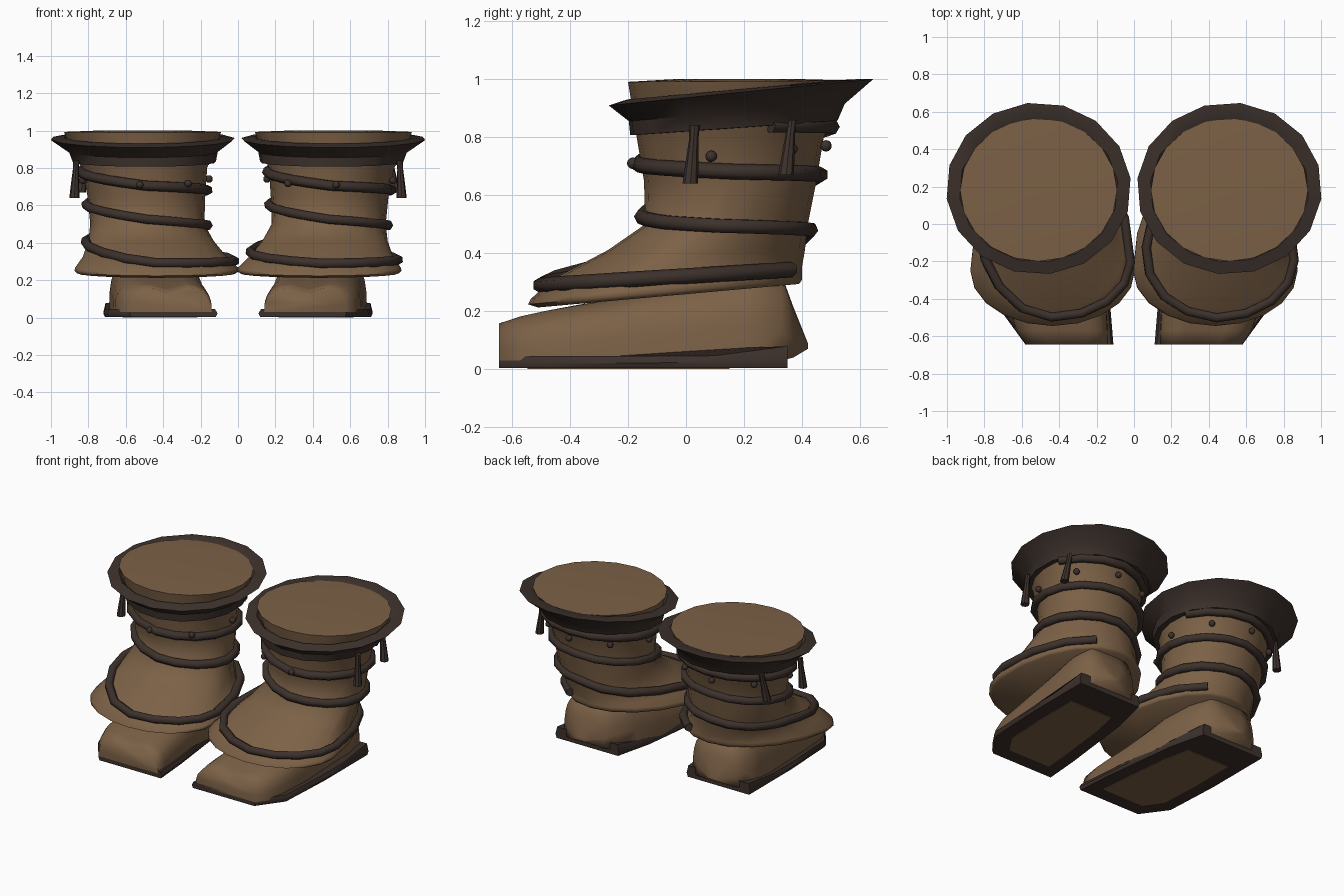
import bpy, bmesh, math
from mathutils import Vector

if "Cube" in bpy.data.objects:
    bpy.data.objects.remove(bpy.data.objects["Cube"])


def material(name, rgb):
    m = bpy.data.materials.new(name)
    m.diffuse_color = (*rgb, 1)
    m.use_nodes = True
    m.node_tree.nodes["Principled BSDF"].inputs["Base Color"].default_value = m.diffuse_color
    return m


LEATHER = material("brown leather", (0.200, 0.119, 0.062))
DARK = material("dark leather", (0.046, 0.031, 0.025))
N = 20


def finish(bm, name, mat, angle=40):
    bmesh.ops.recalc_face_normals(bm, faces=bm.faces)
    me = bpy.data.meshes.new(name)
    bm.to_mesh(me)
    bm.free()
    ob = bpy.data.objects.new(name, me)
    bpy.context.collection.objects.link(ob)
    me.materials.append(mat)
    bpy.ops.object.select_all(action='DESELECT')
    ob.select_set(True)
    bpy.context.view_layer.objects.active = ob
    bpy.ops.object.shade_smooth_by_angle(angle=math.radians(angle))
    return ob


def loft(loops, name, mat, closed=False, angle=40):
    bm = bmesh.new()
    rows = [[bm.verts.new(p) for p in lp] for lp in loops]
    n = len(rows[0])
    pairs = list(zip(rows, rows[1:])) + ([(rows[-1], rows[0])] if closed else [])
    for a, b in pairs:
        for i in range(n):
            j = (i + 1) % n
            bm.faces.new((a[i], a[j], b[j], b[i]))
    if not closed:
        bm.faces.new(rows[0])
        bm.faces.new(rows[-1])
    return finish(bm, name, mat, angle)


# egg-shaped ring: centre x, centre y, x radius, front radius, back radius, z, slope
def ring_point(r, side, a):
    cx, cy, rx, rf, rb, z, slope = r
    dy = math.sin(a) * (rb if math.sin(a) > 0 else rf)
    return Vector((side * cx + rx * math.cos(a), cy + dy, z + slope * dy))


def ring(r, side, n=N, turn=0):
    return [ring_point(r, side, 2 * math.pi * i / n + side * turn) for i in range(n)]


SHAFT = [
    (.435, -.25, .435, .285, .65, .268, .09),
    (.445, -.16, .385, .30, .56, .325, .05),
    (.465, -.02, .335, .25, .43, .41, 0),
    (.485, .14, .305, .28, .28, .50, 0),
    (.49, .155, .315, .30, .295, .65, 0),
    (.50, .155, .335, .325, .32, .80, 0),
    (.51, .17, .385, .355, .36, .90, 0),
    (.51, .18, .42, .38, .385, .993, .006),
]
LIP = [(.435, -.24, .425, .27, .63, .237, .09), (.435, -.25, .44, .295, .65, .25, .09)]
COLLAR = [
    (.50, .17, .32, .30, .30, .83, .07),
    (.50, .17, .385, .365, .355, .832, .07),
    (.505, .175, .40, .375, .375, .885, .08),
    (.51, .19, .495, .46, .46, .955, .10),
    (.51, .185, .425, .39, .385, .965, .09),
    (.51, .18, .38, .35, .34, .93, .09),
]
# strap height on the shaft, one value per quarter turn: right, back, left, front
STRAP = [5.35, 5.3, 4.82, 4.33, 4.17, 4.1, 3.66, 3.13, 2.87, 2.72]
STRAP_END = {1: [1.25, .6, .62, .5], -1: [1.9, .65, .5, .5]}


def surface(side, a, t):
    i = min(int(t), len(SHAFT) - 2)
    p, q = SHAFT[i], SHAFT[i + 1]
    return ring_point(p, side, a).lerp(ring_point(q, side, a), t - i)


def strap(side, name):
    heights = STRAP + STRAP_END[side]
    cu = bpy.data.curves.new(name, 'CURVE')
    cu.dimensions = '3D'
    cu.bevel_depth = .027
    cu.bevel_resolution = 1
    cu.use_fill_caps = True
    steps = 4
    ks = range(1, (len(heights) - 1) * steps)
    sp = cu.splines.new('POLY')
    sp.points.add(len(ks) - 1)
    for n, k in enumerate(ks):
        u = k / steps
        i = int(u)
        t = heights[i] + (heights[i + 1] - heights[i]) * (u - i)
        a = math.pi / 2 * u
        p = surface(side, a, t) + Vector((math.cos(a), math.sin(a), .5)) * .012
        sp.points[n].co = (*p, 1)
    cu.materials.append(DARK)
    ob = bpy.data.objects.new(name, cu)
    bpy.context.collection.objects.link(ob)


# foot sections: y, inner x, outer x, bottom z, top z, toe groove depth
FOOT = [
    (-.645, .14, .58, .03, .16, .035), (-.57, .14, .63, .03, .185, .03),
    (-.48, .145, .66, .03, .205, .02), (-.30, .16, .67, .03, .235, 0),
    (0, .18, .68, .03, .30, 0), (.20, .225, .69, .03, .335, 0),
    (.33, .28, .67, .03, .325, 0), (.37, .35, .61, .04, .215, 0),
    (.42, .46, .52, .07, .09, 0),
]


def foot_section(s, side):
    y, x0, x1, base, top, groove = s
    c, w, pts = (x0 + x1) / 2, (x1 - x0) / 2, []
    for i in range(15):
        a = math.pi * i / 14
        x = math.copysign(abs(math.cos(a)) ** .55, math.cos(a))
        z = base + (top - base) * math.sin(a) ** .7 - groove * math.exp(-(x / .2) ** 2)
        pts.append((side * (c + w * x), y, z))
    return pts


SOLE = [(.11, -.645), (.58, -.645), (.70, -.48), (.72, -.10), (.72, .10),
        (.72, .35), (.25, .35), (.19, .10), (.13, -.40)]


def sole_ring(side, inset, z, rise=0):
    return [(side * (x + math.copysign(inset, .42 - x)), y,
             z + rise * max(0, y - .09)) for x, y in SOLE]


for side, tag in ((-1, "left"), (1, "right")):
    # boot body with flared skirt and domed top
    top = SHAFT[-1]
    dome = (top[0], top[1], .24, .22, .22, 1.0, 0)
    loft([ring(r, side) for r in LIP + SHAFT + [dome]], tag + "_shaft", LEATHER, angle=89)
    # flared collar and spiral strap
    loft([ring(r, side, 16, -.12) for r in COLLAR], tag + "_collar", DARK, closed=True)
    strap(side, tag + "_strap")
    # foot
    loft([foot_section(s, side) for s in FOOT], tag + "_foot", LEATHER, angle=89)
    # sole and worn patch beneath
    loft([sole_ring(side, .008, .004), sole_ring(side, 0, .022, .03),
          sole_ring(side, .012, .045, .13)], tag + "_sole", DARK, angle=50)
    patch = [(side * (.42 + (x - .42) * .66), -.2 + (y + .15) * .7) for x, y in SOLE]
    loft([[(x, y, 0) for x, y in patch], [(x, y, .006) for x, y in patch]],
         tag + "_sole_patch", LEATHER)
    # studs around the shaft, standing proud of the strap at the front
    bm = bmesh.new()
    for deg in (-130, -85, -12, 40, 85, 130, 178):
        a = math.radians(deg if side > 0 else 180 - deg)
        p = surface(side, a, 4.6 + .2 * math.sin(a))
        out = .03 if math.sin(a) < -.5 else .014
        d = Vector((math.cos(a), math.sin(a), 0)) * out
        vs = bmesh.ops.create_uvsphere(bm, u_segments=8, v_segments=6, radius=.02)["verts"]
        bmesh.ops.translate(bm, verts=vs, vec=p + d)
    finish(bm, tag + "_studs", DARK, 60)
    # hanging tassels on the outer side
    for n, (x0, x1, y0, y1, z0, z1) in enumerate((
            (.875, .865, .015, .03, .64, .84), (.84, .81, .345, .365, .67, .86))):
        loops = []
        for t, r in ((0, .027), (.3, .023), (.75, .016), (1, .018)):
            c = (side * (x0 + (x1 - x0) * t), y0 + (y1 - y0) * t, z0 + (z1 - z0) * t)
            loops.append([(c[0] + r * math.cos(k * math.pi / 4),
                           c[1] + r * math.sin(k * math.pi / 4), c[2]) for k in range(8)])
        loft(loops, f"{tag}_tassel_{n + 1}", DARK)
